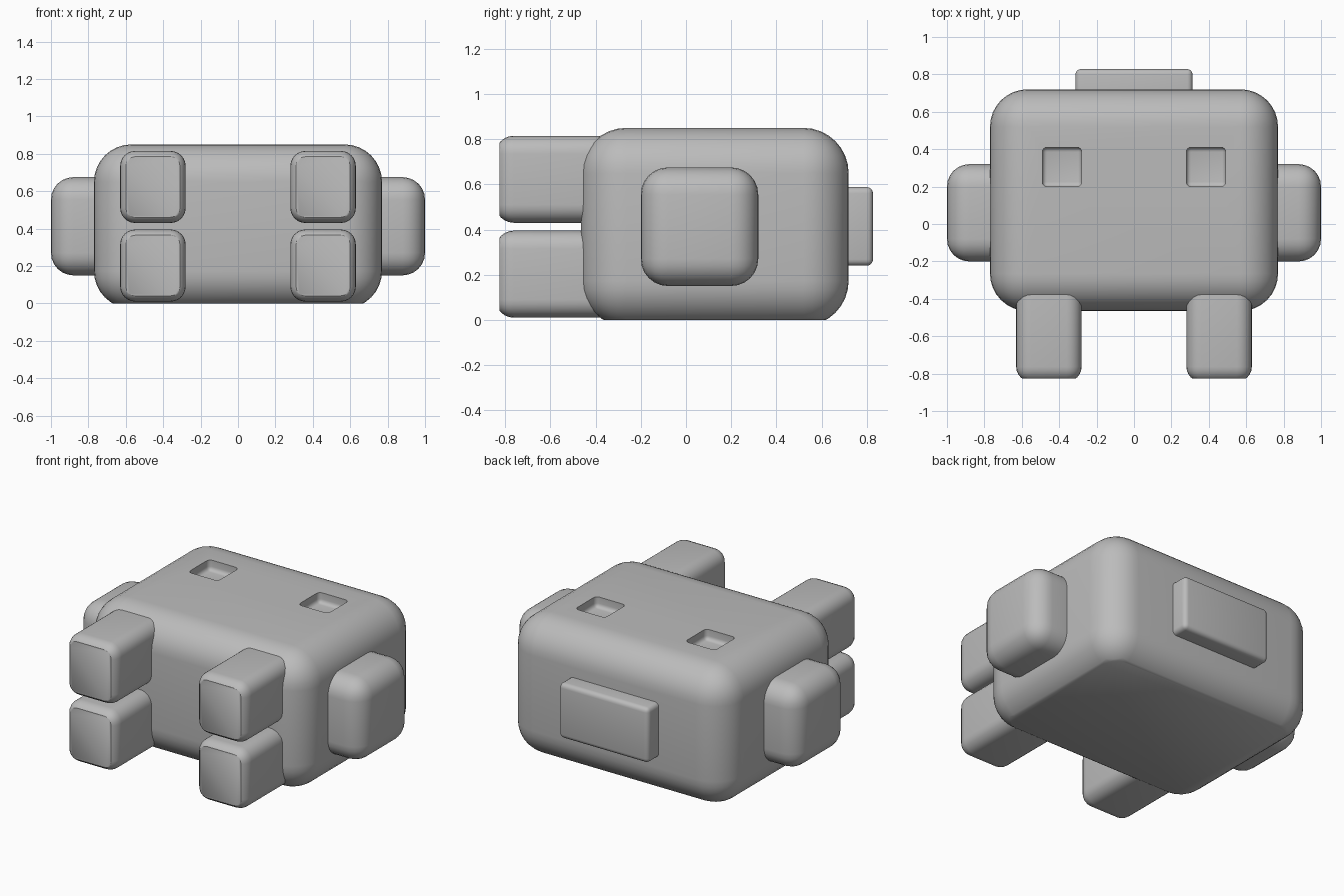
import bpy, bmesh
from mathutils import Vector

if "Cube" in bpy.data.objects:
    bpy.data.objects.remove(bpy.data.objects["Cube"])

grey = bpy.data.materials.new("plain_grey")
grey.diffuse_color = (0.5, 0.5, 0.5, 1.0)
grey.use_nodes = True
grey.node_tree.nodes["Principled BSDF"].inputs["Base Color"].default_value = grey.diffuse_color


def rounded_box(name, low, high, radius, segments=6, cut=None):
    """Box between two corners with round edges; cut = (point, outward normal) trims it flat."""
    low, high = Vector(low), Vector(high)
    bm = bmesh.new()
    bmesh.ops.create_cube(bm, size=1)
    bmesh.ops.scale(bm, vec=high - low, verts=bm.verts)
    bmesh.ops.translate(bm, vec=(low + high) / 2, verts=bm.verts)
    bmesh.ops.bevel(bm, geom=bm.edges[:], offset=radius, offset_type='OFFSET',
                    segments=segments, profile=0.5, affect='EDGES')
    if cut:
        geom = bm.verts[:] + bm.edges[:] + bm.faces[:]
        result = bmesh.ops.bisect_plane(bm, geom=geom, plane_co=cut[0], plane_no=cut[1],
                                        clear_outer=True)
        rim = [e for e in result["geom_cut"] if isinstance(e, bmesh.types.BMEdge)]
        bmesh.ops.contextual_create(bm, geom=rim)
    bmesh.ops.recalc_face_normals(bm, faces=bm.faces)
    mesh = bpy.data.meshes.new(name)
    bm.to_mesh(mesh)
    bm.free()
    mesh.materials.append(grey)
    obj = bpy.data.objects.new(name, mesh)
    bpy.context.collection.objects.link(obj)
    return obj


def select_only(obj):
    bpy.ops.object.select_all(action='DESELECT')
    obj.select_set(True)
    bpy.context.view_layer.objects.active = obj


# Body, trimmed flat underneath
body = rounded_box("body", (-0.77, -0.465, -0.027), (0.77, 0.72, 0.85), 0.2, 8,
                   cut=((0, 0, 0), (0, 0, -1)))
parts = [body]

# Eye sockets sunk into the top
for side, x0, x1 in (("left", -0.49, -0.28), ("right", 0.28, 0.49)):
    cutter = rounded_box("eye_cutter_" + side, (x0, 0.2, 0.785), (x1, 0.41, 1.0), 0.025, 4)
    cutter.hide_render = True
    mod = body.modifiers.new("eye_" + side, 'BOOLEAN')
    mod.operation = 'DIFFERENCE'
    mod.solver = 'EXACT'
    mod.object = cutter
    select_only(body)
    bpy.ops.object.modifier_apply(modifier=mod.name)
    bpy.data.objects.remove(cutter)

# Arms and legs on both sides
for side, s in (("left", -1), ("right", 1)):
    xs = sorted((s * 0.55, s * 1.0))
    parts.append(rounded_box("arm_" + side, (xs[0], -0.2, 0.15), (xs[1], 0.32, 0.675), 0.12))
    xs = sorted((s * 0.28, s * 0.63))
    for level, z0, z1 in (("lower", 0.01, 0.395), ("upper", 0.43, 0.815)):
        parts.append(rounded_box(f"leg_{level}_{side}", (xs[0], -0.843, z0), (xs[1], -0.2, z1),
                                 0.08, cut=((0, -0.825, 0), (0, -1, 0))))

# Tail block on the back
parts.append(rounded_box("tail_block", (-0.313, 0.6, 0.24), (0.313, 0.828, 0.588), 0.028, 4))

for part in parts:
    select_only(part)
    bpy.ops.object.shade_smooth_by_angle(angle=0.6)
